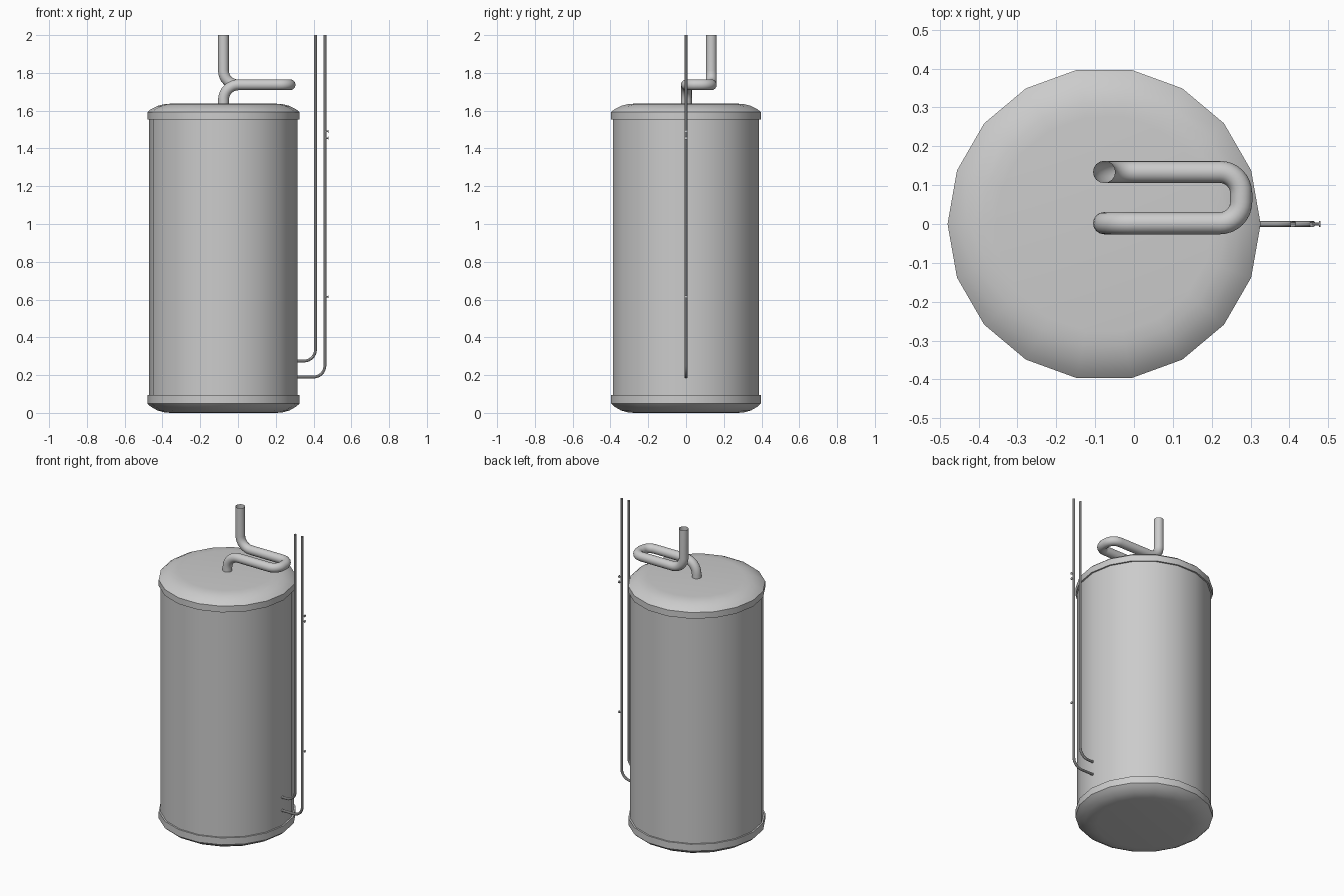
import bpy, bmesh, math
from mathutils import Vector

if "Cube" in bpy.data.objects:
    bpy.data.objects.remove(bpy.data.objects["Cube"])

CX = -0.077   # tank axis
SIDES = 18


def finish(ob, angle=35):
    bpy.ops.object.select_all(action='DESELECT')
    ob.select_set(True)
    bpy.context.view_layer.objects.active = ob
    bpy.ops.object.shade_smooth_by_angle(angle=math.radians(angle))


def lathe(name, profile, sides=SIDES):
    """Revolve (radius, z) points around the tank axis; zero radius makes a pole."""
    bm = bmesh.new()
    pts = [bm.verts.new((r, 0, z)) for r, z in profile]
    edges = [bm.edges.new(p) for p in zip(pts, pts[1:])]
    bmesh.ops.spin(bm, geom=pts + edges, cent=(0, 0, 0), axis=(0, 0, 1),
                   angle=math.tau, steps=sides, use_duplicate=False)
    bmesh.ops.remove_doubles(bm, verts=bm.verts, dist=0.0005)
    bmesh.ops.recalc_face_normals(bm, faces=bm.faces)
    me = bpy.data.meshes.new(name)
    bm.to_mesh(me)
    bm.free()
    ob = bpy.data.objects.new(name, me)
    ob.location.x = CX
    bpy.context.collection.objects.link(ob)
    finish(ob)
    return ob


def fillet(points, radii, steps=8):
    """Round each inner corner of a path with a circular arc."""
    pts = [Vector(p) for p in points]
    out = [pts[0]]
    for a, b, c, r in zip(pts, pts[1:], pts[2:], radii):
        u, v = (a - b).normalized(), (c - b).normalized()
        half = u.angle(v) / 2
        d = r / math.tan(half)
        centre = b + (u + v).normalized() * (r / math.sin(half))
        s, e = b + u * d - centre, b + v * d - centre
        total = s.angle(e)
        for i in range(steps + 1):
            t = i / steps
            out.append(centre + (s * math.sin((1 - t) * total) + e * math.sin(t * total)) / math.sin(total))
    out.append(pts[-1])
    return out


def pipe(name, points, radii, radius, res):
    path = fillet(points, radii)
    cu = bpy.data.curves.new(name, 'CURVE')
    cu.dimensions = '3D'
    cu.bevel_depth = radius
    cu.bevel_resolution = res
    sp = cu.splines.new('POLY')
    sp.points.add(len(path) - 1)
    for p, co in zip(sp.points, path):
        p.co = (*co, 1)
    ob = bpy.data.objects.new(name, cu)
    bpy.context.collection.objects.link(ob)
    bpy.ops.object.select_all(action='DESELECT')
    ob.select_set(True)
    bpy.context.view_layer.objects.active = ob
    bpy.ops.object.convert(target='MESH')
    finish(bpy.context.object)


def rod_x(name, x0, x1, z, radius):
    bpy.ops.mesh.primitive_cylinder_add(vertices=10, radius=radius, depth=x1 - x0,
                                        location=((x0 + x1) / 2, 0, z),
                                        rotation=(0, math.pi / 2, 0))
    ob = bpy.context.object
    ob.name = name
    finish(ob)


# Tank shell and domed end caps with overhanging lips
lathe("tank_body", [(0.393, 0.06), (0.393, 1.58)])
dome = [(0.39, 0.085), (0.403, 0.085), (0.403, 0.045), (0.385, 0.03),
        (0.35, 0.012), (0.315, 0.003), (0.28, 0.0), (0, 0.0)]
lathe("top_cap", [(r, 1.637 - z) for r, z in dome])
lathe("bottom_cap", [(r, z * 1.1) for r, z in dome])

# Flue: out of the lid, along a U-shaped loop, then straight up
Z, Y2, XU = 1.737, 0.134, 0.276
pipe("flue_pipe",
     [(CX, 0.002, 1.62), (CX, 0.002, Z), (XU, 0.002, Z), (XU, Y2, Z), (CX, Y2, Z), (CX, Y2, 2.0)],
     [0.08, 0.055, 0.055, 0.075], 0.0285, 6)

# Thin side pipes
pipe("inner_side_pipe", [(0.29, 0, 0.275), (0.41, 0, 0.275), (0.41, 0, 2.0)], [0.06], 0.008, 3)
pipe("outer_side_pipe", [(0.29, 0, 0.19), (0.46, 0, 0.19), (0.46, 0, 2.0)], [0.06], 0.008, 3)

# Small valve knobs on the outer pipe
for i, z in enumerate((0.615, 1.455, 1.49)):
    rod_x(f"knob_stem_{i}", 0.46, 0.478, z, 0.004)
    rod_x(f"knob_disc_{i}", 0.476, 0.48, z, 0.008)
